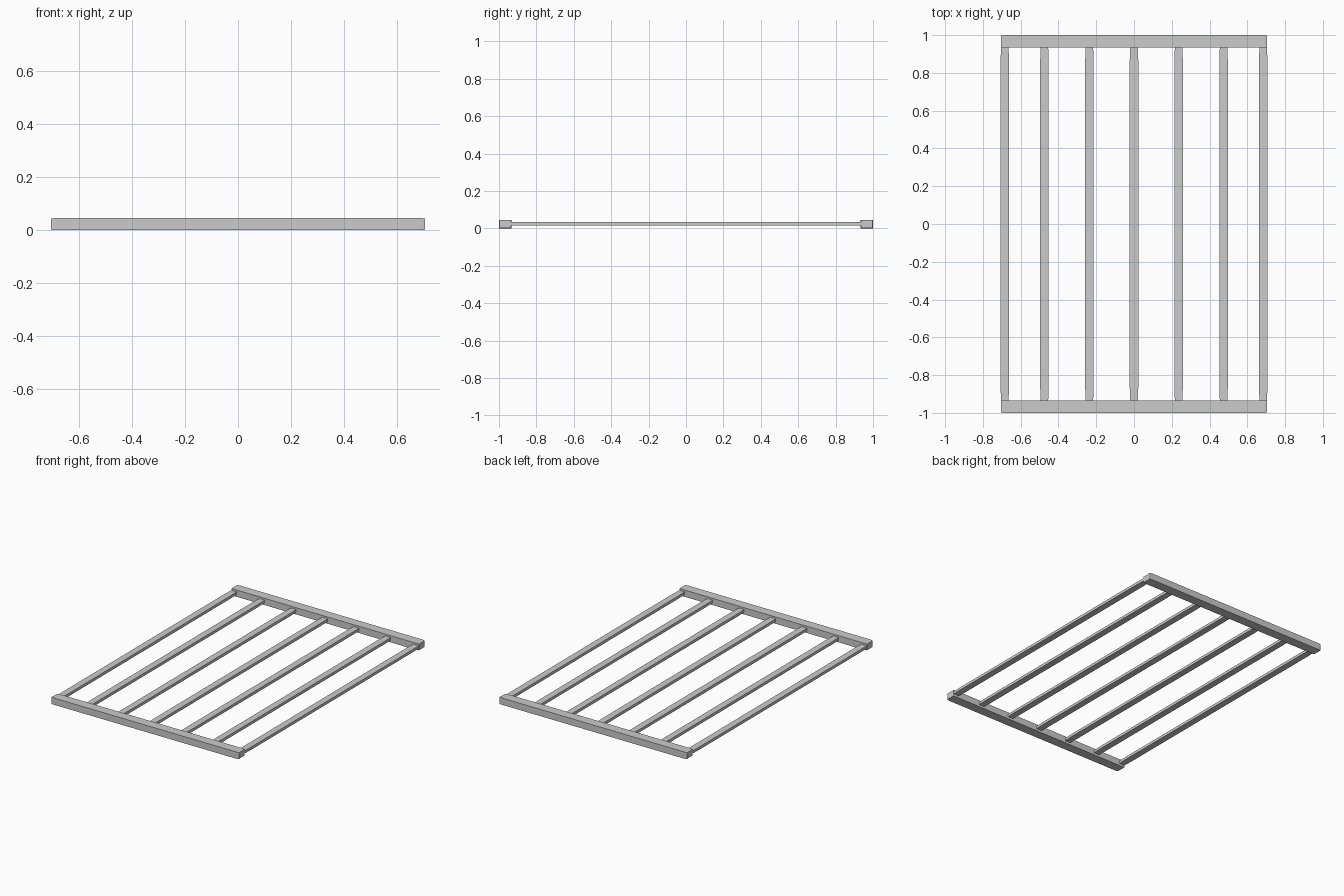
import bpy, bmesh

if "Cube" in bpy.data.objects:
    bpy.data.objects.remove(bpy.data.objects["Cube"])


def loft(name, sections, axis):
    """Skin rectangular sections: (position, half width, low z, high z, centre)."""
    bm = bmesh.new()
    rings = []
    for p, w, z0, z1, c in sections:
        ring = []
        for s, z in ((-w, z0), (w, z0), (w, z1), (-w, z1)):
            co = (p, c + s, z) if axis == 'x' else (c + s, p, z)
            ring.append(bm.verts.new(co))
        rings.append(ring)
    for a, b in zip(rings, rings[1:]):
        for i in range(4):
            j = (i + 1) % 4
            bm.faces.new((a[i], a[j], b[j], b[i]))
    bm.faces.new(rings[0])
    bm.faces.new(rings[-1])
    bmesh.ops.recalc_face_normals(bm, faces=bm.faces)
    mesh = bpy.data.meshes.new(name)
    bm.to_mesh(mesh)
    bm.free()
    ob = bpy.data.objects.new(name, mesh)
    bpy.context.collection.objects.link(ob)
    return ob


# End rails, with slightly eased ends
for name, y in (("front_rail", -0.967), ("back_rail", 0.967)):
    loft(name, [(-0.705, 0.031, 0.002, 0.044, y), (-0.69, 0.033, 0, 0.046, y),
                (0.69, 0.033, 0, 0.046, y), (0.705, 0.031, 0.002, 0.044, y)], 'x')

# Seven long bars, narrowing a little where they enter the rails
for i, x in enumerate((-0.684, -0.474, -0.236, 0, 0.236, 0.474, 0.684)):
    loft(f"bar_{i + 1}", [(-0.95, 0.019, 0.015, 0.034, x), (-0.87, 0.0225, 0.015, 0.034, x),
                          (0.87, 0.0225, 0.015, 0.034, x), (0.95, 0.019, 0.015, 0.034, x)], 'y')
